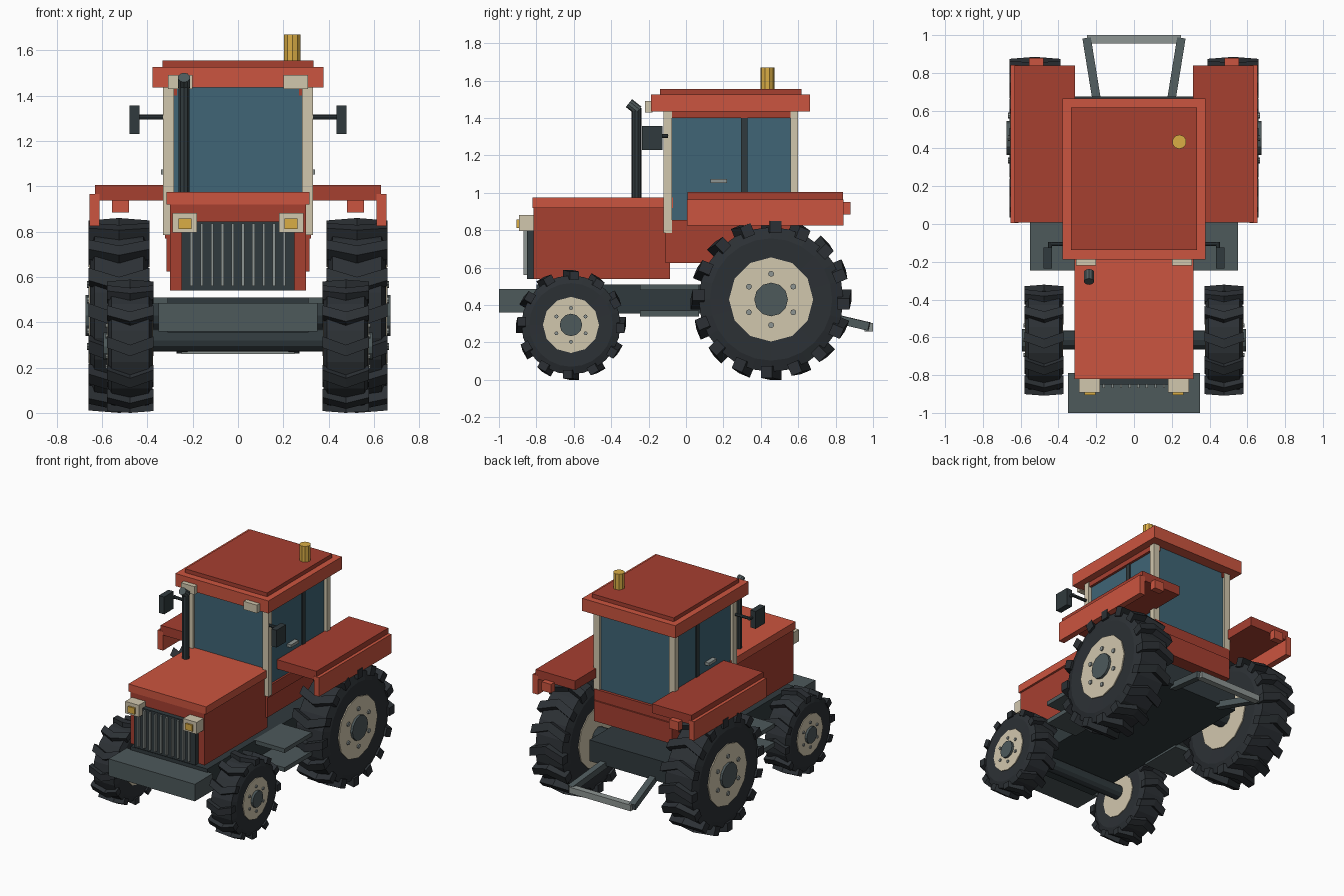
import bpy, bmesh
from math import pi, sin, cos
from mathutils import Matrix, Vector

if "Cube" in bpy.data.objects:
    bpy.data.objects.remove(bpy.data.objects["Cube"])


def mat(name, r, g, b):
    m = bpy.data.materials.new(name)
    m.diffuse_color = (r, g, b, 1)
    m.use_nodes = True
    m.node_tree.nodes["Principled BSDF"].inputs["Base Color"].default_value = m.diffuse_color
    return m


RED = mat("red", .60, .09, .05)
DEEP = mat("deep_red", .38, .05, .03)
CREAM = mat("cream", .64, .57, .42)
GLASS = mat("glass_blue", .05, .13, .18)
TYRE = mat("rubber", .025, .03, .035)
DARK = mat("dark_metal", .03, .042, .047)
STEEL = mat("steel", .075, .1, .105)
GREY = mat("light_steel", .27, .3, .29)
AMBER = mat("amber", .7, .42, .06)


def finish(bm, name, m):
    bmesh.ops.recalc_face_normals(bm, faces=bm.faces)
    me = bpy.data.meshes.new(name)
    bm.to_mesh(me)
    bm.free()
    me.materials.append(m)
    ob = bpy.data.objects.new(name, me)
    bpy.context.collection.objects.link(ob)
    return ob


def box(name, x, y, z, m, both=False):
    """Box from (min, max) ranges; both=True adds the copy mirrored in x."""
    bm = bmesh.new()
    for s in (1, -1) if both else (1,):
        size = Matrix.Diagonal((x[1] - x[0], y[1] - y[0], z[1] - z[0], 1))
        mid = Vector((s * sum(x) / 2, sum(y) / 2, sum(z) / 2))
        bmesh.ops.create_cube(bm, size=1, matrix=Matrix.Translation(mid) @ size)
    return finish(bm, name, m)


def add_rod(bm, a, b, r, sides):
    a, b = Vector(a), Vector(b)
    rot = (b - a).to_track_quat('Z', 'Y').to_matrix().to_4x4()
    bmesh.ops.create_cone(bm, cap_ends=True, segments=sides, radius1=r, radius2=r,
                          depth=(b - a).length, matrix=Matrix.Translation((a + b) / 2) @ rot)


def rod(name, a, b, r, m, sides=12):
    bm = bmesh.new()
    add_rod(bm, a, b, r, sides)
    return finish(bm, name, m)


def beam(name, a, b, w, m):
    """Square bar between two points."""
    a, b = Vector(a), Vector(b)
    bm = bmesh.new()
    rot = (b - a).to_track_quat('Y', 'Z').to_matrix().to_4x4()
    bmesh.ops.create_cube(bm, size=1, matrix=Matrix.Translation((a + b) / 2) @ rot
                          @ Matrix.Diagonal((w, (b - a).length, w, 1)))
    return finish(bm, name, m)


def wheel(name, c, r, half, rim, hub, bolt_ring, lugs, thick):
    c = Vector(c)
    side = 1 if c.x > 0 else -1
    # tyre carcass, turned round the axle
    body = r * .9
    prof = [(-half * .92, rim * .9), (-half * .95, r * .76), (-half * .8, body),
            (half * .8, body), (half * .95, r * .76), (half * .92, rim * .9)]
    n = 24
    bm = bmesh.new()
    rings = [[bm.verts.new(c + Vector((x, q * cos(2 * pi * i / n), q * sin(2 * pi * i / n))))
              for x, q in prof] for i in range(n)]
    for i in range(n):
        p, q = rings[i], rings[(i + 1) % n]
        for j in range(len(prof)):
            k = (j + 1) % len(prof)
            bm.faces.new((p[j], p[k], q[k], q[j]))
    finish(bm, name + "_tyre", TYRE)
    # chevron tread lugs
    bm = bmesh.new()
    depth = r * .15
    for i in range(lugs):
        turn = Matrix.Translation(c) @ Matrix.Rotation(2 * pi * i / lugs, 4, 'X')
        for s in (1, -1):
            shear = Matrix.Identity(4)
            shear[1][0] = .36 * s
            shear[2][0] = -.08 * s
            bmesh.ops.create_cube(bm, size=1, matrix=turn
                                  @ Matrix.Translation((0, -.18 * half, r - depth / 2)) @ shear
                                  @ Matrix.Translation((s * half / 2, 0, 0))
                                  @ Matrix.Diagonal((half, thick, depth, 1)))
    finish(bm, name + "_tread", TYRE)
    # rim, hub and bolts
    X = Vector((side, 0, 0))
    rod(name + "_rim", c - X * half * .97, c + X * half * .98, rim, CREAM)
    rod(name + "_hub", c, c + X * (half + .014), hub, STEEL)
    bm = bmesh.new()
    for i in range(6):
        p = c + Vector((0, sin(pi * i / 3), cos(pi * i / 3))) * bolt_ring
        add_rod(bm, p, p + X * (half + .006), rim * .07, 8)
    finish(bm, name + "_bolts", GREY)


for s, tag in ((1, "right"), (-1, "left")):
    wheel("rear_wheel_" + tag, (s * .525, .455, .43), .43, .135, .225, .09, .137, 16, .06)
    wheel("front_wheel_" + tag, (s * .476, -.615, .294), .294, .103, .15, .06, .09, 12, .05)
    # rear hitch arms and mirror arms
    beam("hitch_arm_" + tag, (s * .195, .64, .365), (s * .25, .98, .285), .045, STEEL)
    rod("mirror_arm_" + tag, (s * .32, -.105, 1.305), (s * .44, -.105, 1.305), .011, DARK, 8)
    rod("mirror_stem_" + tag, (s * .445, -.095, 1.305), (s * .445, -.14, 1.305), .011, DARK, 8)
box("hitch_crossbar", (-.25, .25), (.955, 1), (.26, .305), GREY)

# chassis, axles, front weight, steps
box("chassis", (-.312, .312), (-.80, .675), (.355, .51), DARK)
rod("rear_axle", (-.5, .455, .43), (.5, .455, .43), .07, DARK)
rod("front_axle", (-.45, -.615, .32), (.45, -.615, .32), .05, DARK)
box("front_weight", (-.35, .35), (-1, -.79), (.36, .485), STEEL)
box("upper_step", (.30, .55), (-.245, .07), (.48, .51), STEEL, True)
box("lower_step", (.30, .55), (-.245, .07), (.34, .372), STEEL, True)

# hood, grille, headlights
box("hood_body", (-.30, .30), (-.815, -.085), (.54, .93), DEEP)
box("hood_top", (-.315, .315), (-.82, -.07), (.92, .975), RED)
box("grille", (-.25, .25), (-.85, -.80), (.54, .845), DARK)
for i in range(10):
    x = -.205 + i * .0455
    box("grille_bar", (x - .006, x + .006), (-.868, -.845), (.56, .835), GREY)
box("headlight_housing", (.18, .29), (-.893, -.81), (.795, .882), CREAM, True)
box("headlight_lens", (.205, .262), (-.905, -.885), (.812, .857), AMBER, True)

# cab
box("cab_base", (-.315, .315), (-.11, .615), (.625, .775), DEEP)
box("cab_sill", (-.322, .322), (-.11, .605), (.77, .855), DEEP)
box("cab_glass", (-.308, .308), (-.10, .585), (.84, 1.44), GLASS)
box("front_pillar", (.282, .33), (-.12, -.075), (.785, 1.44), CREAM, True)
box("rear_pillar", (.282, .33), (.56, .60), (.85, 1.44), CREAM, True)
box("cab_top_rail", (.27, .325), (-.105, .595), (1.40, 1.44), DEEP, True)
box("door_post", (.295, .318), (.295, .33), (.85, 1.41), DARK, True)
box("door_handle", (.30, .34), (.13, .22), (1.052, 1.073), GREY, True)
box("roof", (-.378, .378), (-.187, .664), (1.435, 1.527), RED)
box("roof_panel", (-.333, .333), (-.138, .617), (1.52, 1.555), DEEP)
box("roof_lamp", (.20, .308), (-.22, -.18), (1.43, 1.49), CREAM, True)
rod("beacon", (.24, .435, 1.55), (.24, .435, 1.67), .038, AMBER, 10)
box("mirror", (.435, .478), (-.235, -.125), (1.23, 1.357), DARK, True)

# exhaust
rod("exhaust_pipe", (-.238, -.265, .96), (-.238, -.265, 1.455), .026, DARK, 10)
rod("exhaust_tip", (-.238, -.255, 1.44), (-.238, -.305, 1.48), .027, STEEL, 10)

# rear fenders and tail lamps
box("fender_top", (.312, .632), (.007, .84), (.937, 1.005), DEEP, True)
box("fender_skirt", (.612, .655), (.005, .842), (.825, .965), RED, True)
box("tail_lamp", (.48, .557), (.835, .88), (.885, .95), RED, True)
